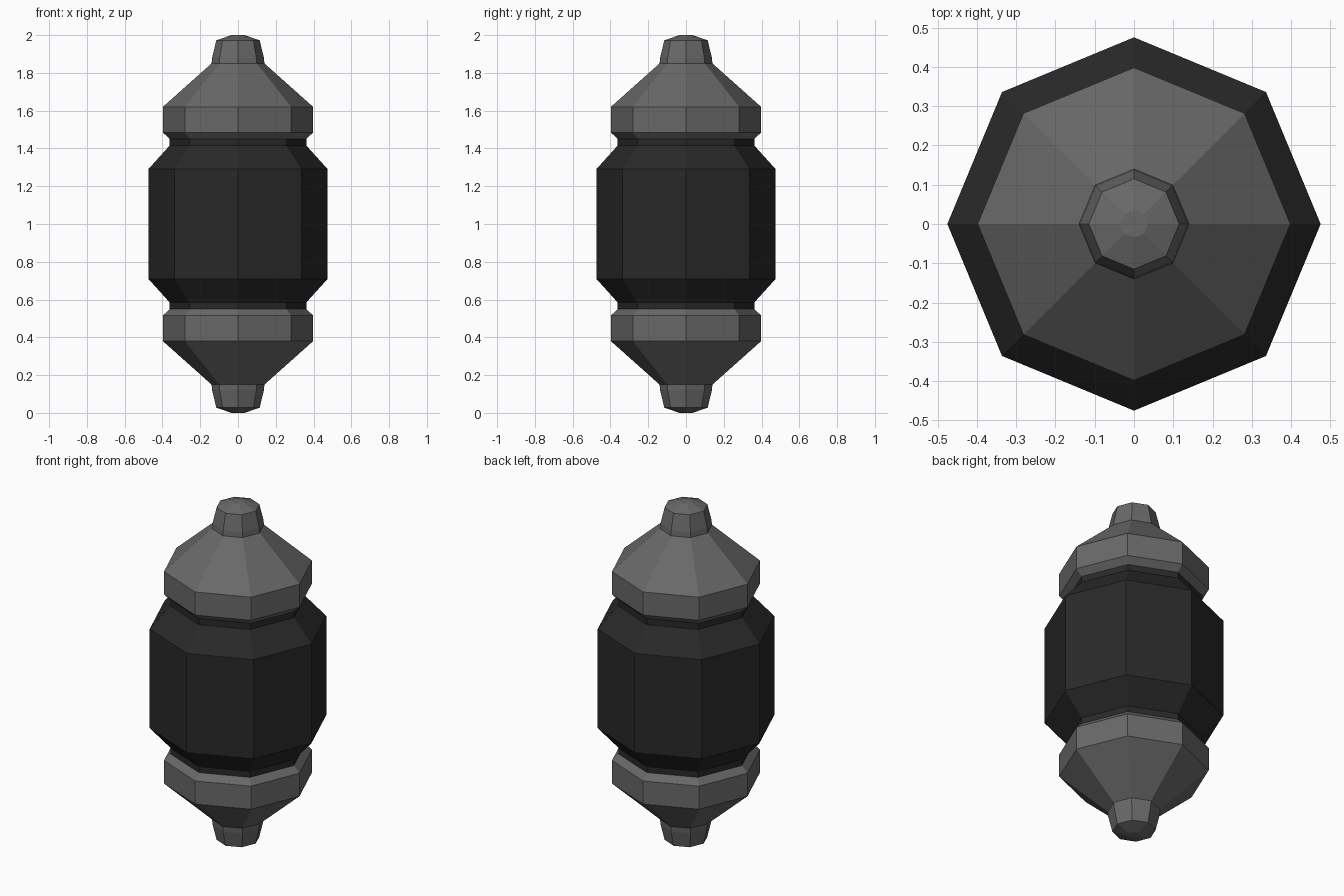
import bpy, bmesh
from math import cos, sin, tau

if "Cube" in bpy.data.objects:
    bpy.data.objects.remove(bpy.data.objects["Cube"])

SIDES = 8


def material(name, value):
    m = bpy.data.materials.new(name)
    m.diffuse_color = (value, value, value, 1)
    m.use_nodes = True
    m.node_tree.nodes["Principled BSDF"].inputs["Base Color"].default_value = m.diffuse_color
    return m


def lathe(name, profile, mat, close_bottom=False, close_top=False):
    """Spin a (radius, z) profile, listed bottom to top, into a flat-faced octagon."""
    bm = bmesh.new()
    rings = [[bm.verts.new((r * cos(tau * i / SIDES), r * sin(tau * i / SIDES), z))
              for i in range(SIDES)] for r, z in profile]
    for low, high in zip(rings, rings[1:]):
        for i in range(SIDES):
            j = (i + 1) % SIDES
            bm.faces.new((low[i], low[j], high[j], high[i]))
    if close_bottom:
        bm.faces.new(rings[0][::-1])
    if close_top:
        bm.faces.new(rings[-1])
    mesh = bpy.data.meshes.new(name)
    bm.to_mesh(mesh)
    bm.free()
    mesh.materials.append(mat)
    obj = bpy.data.objects.new(name, mesh)
    bpy.context.collection.objects.link(obj)
    return obj


def flip(profile):
    """Mirror a profile about mid height."""
    return [(r, 2 - z) for r, z in reversed(profile)]


grey = material("cap_grey", 0.14)
dark = material("body_dark", 0.022)

# Dark drum with a narrow neck at each end
upper_half = [(0.475, 1.29), (0.362, 1.415), (0.362, 1.45)]
lathe("body", flip(upper_half) + upper_half, dark)

# Grey caps: collar, cone shoulder and small nub
cap = [(0.362, 1.45), (0.398, 1.485), (0.398, 1.62), (0.14, 1.85),
       (0.137, 1.88), (0.115, 1.972), (0.035, 2.0)]
lathe("top_cap", cap, grey, close_top=True)
lathe("bottom_cap", flip(cap), grey, close_bottom=True)
